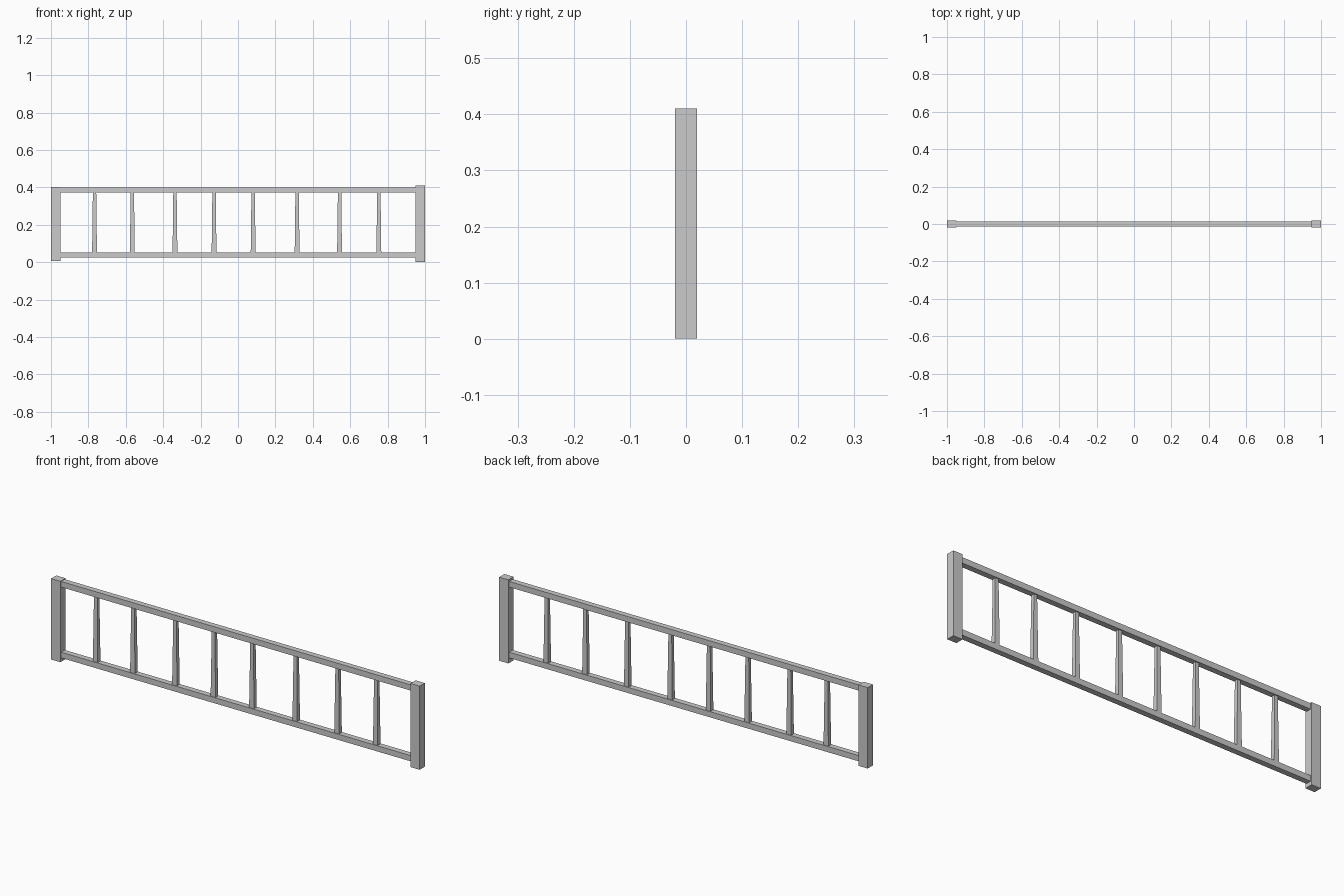
import bpy, bmesh

if "Cube" in bpy.data.objects:
    bpy.data.objects.remove(bpy.data.objects["Cube"])


def tapered_box(name, x, z0, z1, bottom, top):
    """Box standing at x from z0 to z1; bottom/top are full (x, y) sizes."""
    bm = bmesh.new()
    bmesh.ops.create_cube(bm, size=1.0)
    for v in bm.verts:
        w, d = top if v.co.z > 0 else bottom
        v.co = (x + v.co.x * w, v.co.y * d, z1 if v.co.z > 0 else z0)
    mesh = bpy.data.meshes.new(name)
    bm.to_mesh(mesh)
    bm.free()
    obj = bpy.data.objects.new(name, mesh)
    bpy.context.collection.objects.link(obj)
    return obj


def box(name, x, z0, z1, size):
    return tapered_box(name, x, z0, z1, size, size)


# End posts, the right one slightly taller
box("left_post", -0.975, 0.006, 0.403, (0.05, 0.04))
box("right_post", 0.975, 0.0, 0.41, (0.05, 0.04))

# Horizontal rails between the posts
box("top_rail", 0, 0.372, 0.40, (1.91, 0.028))
box("bottom_rail", 0, 0.025, 0.053, (1.91, 0.028))

# Tapered, unevenly spaced balusters
for i, x in enumerate((-0.767, -0.565, -0.337, -0.128, 0.081, 0.316, 0.543, 0.753)):
    tapered_box(f"baluster_{i + 1}", x, 0.051, 0.374, (0.026, 0.022), (0.018, 0.016))
